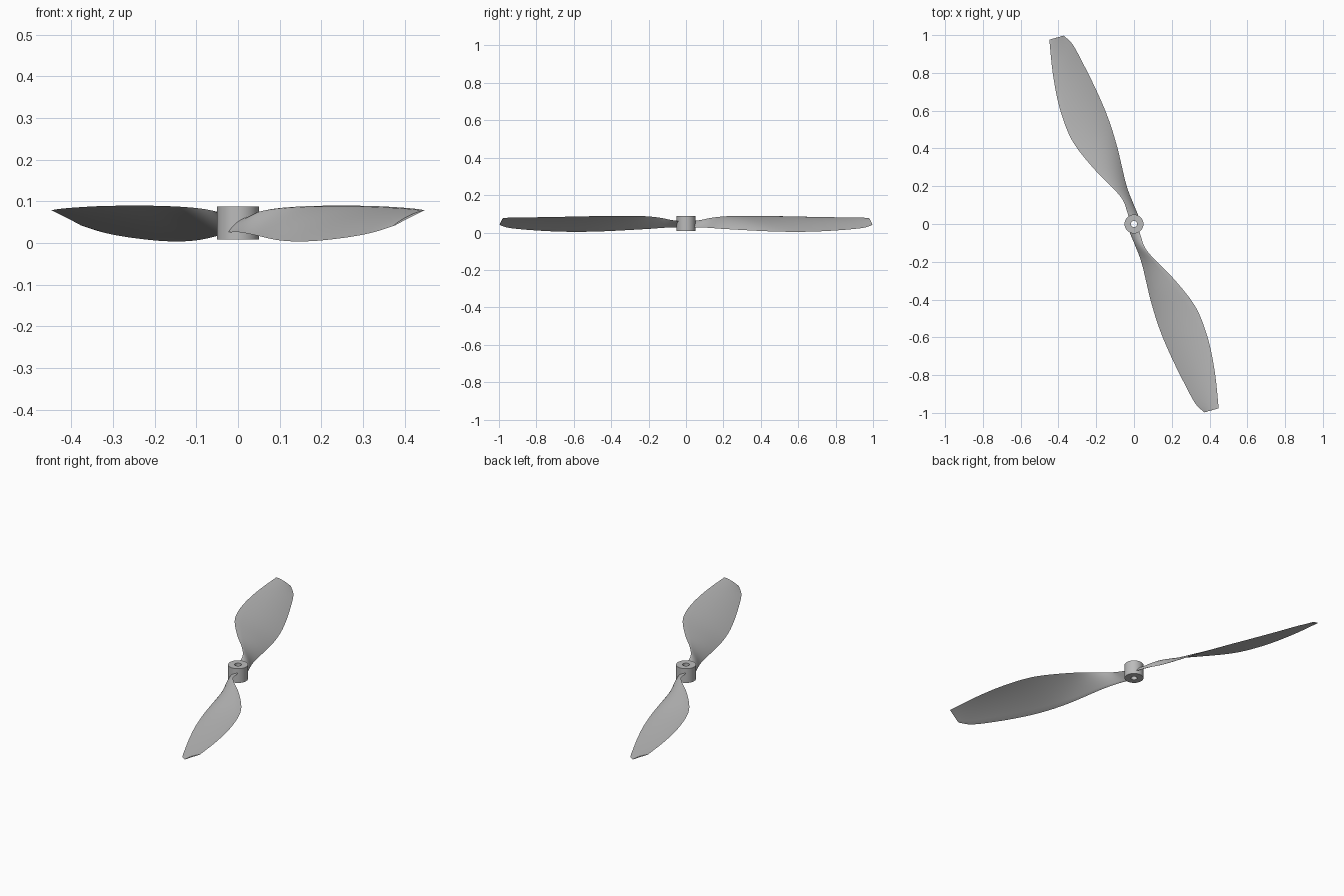
import bpy, bmesh, math
from mathutils import Vector

cube = bpy.data.objects.get("Cube")
if cube:
    bpy.data.objects.remove(cube, do_unlink=True)

grey = bpy.data.materials.new("plain grey")
grey.use_nodes = True
colour = (0.5, 0.5, 0.5, 1)
grey.diffuse_color = colour
grey.node_tree.nodes["Principled BSDF"].inputs["Base Color"].default_value = colour

# Blade outline from root to tip: low edge and high edge
LOW = [(0.03, 0.02, 0.03), (0.02, 0.05, 0.025), (-0.005, 0.11, 0.025), (-0.042, 0.21, 0.018),
       (-0.09, 0.41, 0.007), (-0.137, 0.56, 0.003), (-0.196, 0.7, 0.005),
       (-0.27, 0.85, 0.014), (-0.325, 0.95, 0.025), (-0.372, 0.997, 0.04)]
HIGH = [(-0.023, 0.022, 0.06), (-0.037, 0.07, 0.066), (-0.06, 0.13, 0.078), (-0.115, 0.195, 0.086),
        (-0.196, 0.275, 0.09), (-0.3, 0.4, 0.09), (-0.355, 0.5, 0.088),
        (-0.4, 0.64, 0.085), (-0.43, 0.8, 0.082), (-0.448, 0.976, 0.079)]
STEPS, CHORD = 6, 14


def smooth_path(points):
    """Catmull-Rom curve through the points."""
    p = [Vector(q) for q in points]
    p = [2 * p[0] - p[1]] + p + [2 * p[-1] - p[-2]]
    path = []
    for a, b, c, d in zip(p, p[1:], p[2:], p[3:]):
        for i in range(STEPS):
            t = i / STEPS
            path.append(0.5 * (2 * b + (c - a) * t + (2 * a - 5 * b + 4 * c - d) * t * t
                               + (3 * b - a - 3 * c + d) * t ** 3))
    return path + [p[-2]]


def finish(bm, name, angle):
    bmesh.ops.recalc_face_normals(bm, faces=bm.faces)
    mesh = bpy.data.meshes.new(name)
    bm.to_mesh(mesh)
    bm.free()
    mesh.materials.append(grey)
    obj = bpy.data.objects.new(name, mesh)
    bpy.context.collection.objects.link(obj)
    bpy.ops.object.select_all(action="DESELECT")
    obj.select_set(True)
    bpy.context.view_layer.objects.active = obj
    bpy.ops.object.shade_smooth_by_angle(angle=math.radians(angle))
    return obj


def build_blade(name, turn):
    """Loft a thin cambered section along the two edges."""
    bm = bmesh.new()
    low, high = smooth_path(LOW), smooth_path(HIGH)
    rings = []
    for i, (a, b) in enumerate(zip(low, high)):
        chord = b - a
        j, k = max(i - 1, 0), min(i + 1, len(low) - 1)
        span = low[k] + high[k] - low[j] - high[j]
        up = chord.cross(span).normalized()
        if up.z < 0:
            up = -up
        thick = 0.012 - 0.007 * i / (len(low) - 1)
        ring = []
        for side in (1, -1):
            for n in range(CHORD):
                u = n / CHORD if side > 0 else 1 - n / CHORD
                arch = 4 * u * (1 - u)
                lift = 0.03 * chord.length * arch
                half = thick * (0.1 + 0.4 * arch)
                ring.append(bm.verts.new(a + chord * u + up * (lift + side * half)))
        rings.append(ring)
    count = 2 * CHORD
    for r, s in zip(rings, rings[1:]):
        for n in range(count):
            m = (n + 1) % count
            bm.faces.new((r[n], r[m], s[m], s[n]))
    bm.faces.new(rings[0])
    bm.faces.new(rings[-1])
    blade = finish(bm, name, 40)
    blade.rotation_euler.z = turn
    return blade


def build_hub():
    """Ring-shaped boss with a bore for the shaft."""
    bm = bmesh.new()
    profile = [(0.017, 0.008), (0.05, 0.008), (0.05, 0.087), (0.017, 0.087)]
    sides = 48
    rings = []
    for i in range(sides):
        t = 2 * math.pi * i / sides
        rings.append([bm.verts.new((r * math.cos(t), r * math.sin(t), z)) for r, z in profile])
    for i in range(sides):
        r, s = rings[i], rings[(i + 1) % sides]
        for n in range(4):
            m = (n + 1) % 4
            bm.faces.new((r[n], r[m], s[m], s[n]))
    return finish(bm, "hub", 30)


build_hub()
build_blade("back_blade", 0)
build_blade("front_blade", math.pi)
